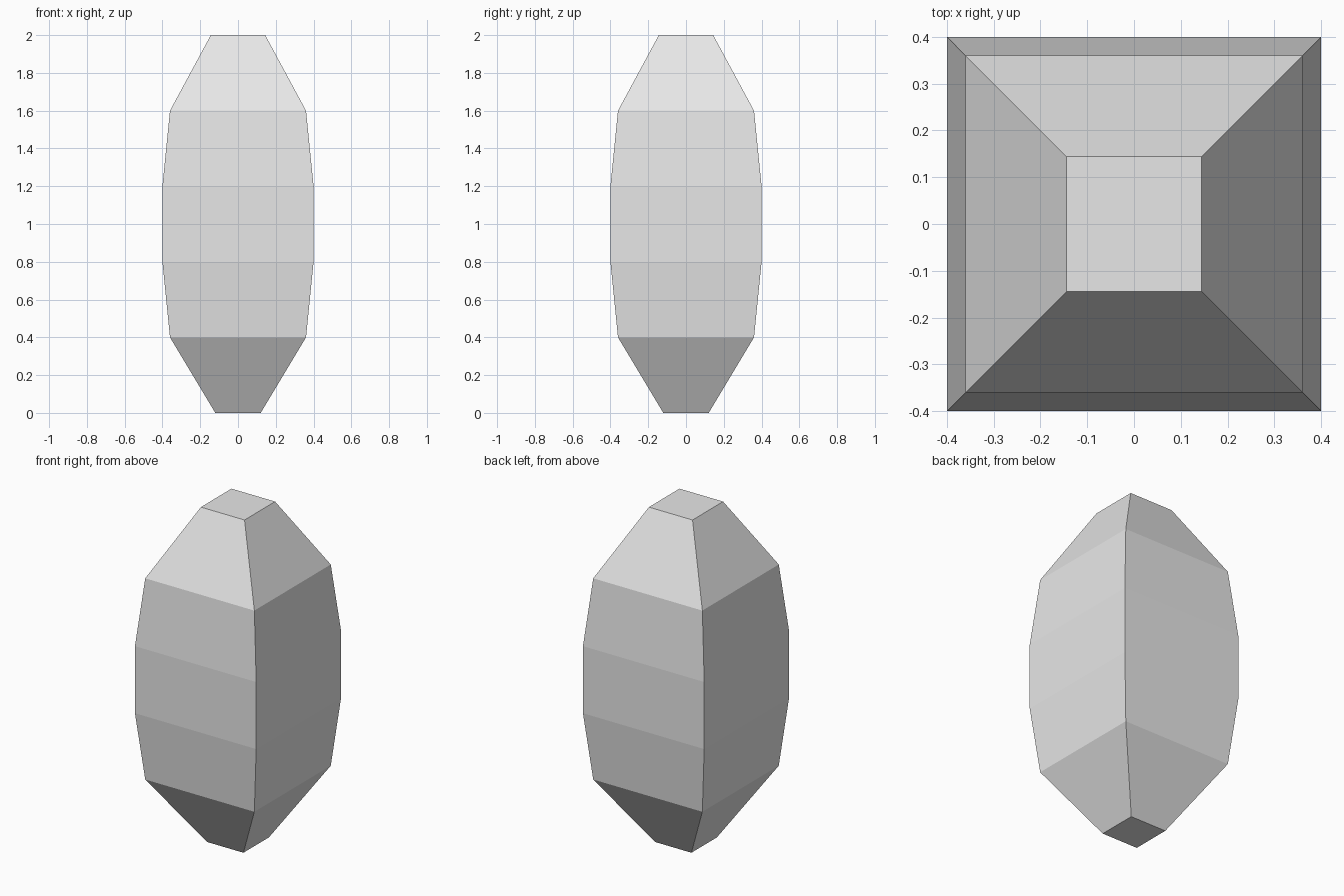
import bpy
import bmesh

default_cube = bpy.data.objects.get("Cube")
if default_cube:
    bpy.data.objects.remove(default_cube, do_unlink=True)

# Plain light grey material
grey = bpy.data.materials.new("light_grey")
grey.use_nodes = True
colour = (0.8, 0.8, 0.8, 1.0)
grey.diffuse_color = colour
grey.node_tree.nodes["Principled BSDF"].inputs["Base Color"].default_value = colour

# Half width and height of each square ring, bottom to top
PROFILE = [(0.12, 0.0), (0.36, 0.4), (0.4, 0.8),
           (0.4, 1.2), (0.36, 1.6), (0.144, 2.0)]
CORNERS = [(-1, -1), (1, -1), (1, 1), (-1, 1)]

# Faceted body: square rings joined by quads and capped at both ends
bm = bmesh.new()
rings = [[bm.verts.new((sx * w, sy * w, z)) for sx, sy in CORNERS]
         for w, z in PROFILE]
for low, high in zip(rings, rings[1:]):
    for i in range(4):
        j = (i + 1) % 4
        bm.faces.new((low[i], low[j], high[j], high[i]))
bm.faces.new(rings[0][::-1])
bm.faces.new(rings[-1])

mesh = bpy.data.meshes.new("faceted_body")
bm.to_mesh(mesh)
bm.free()
mesh.materials.append(grey)
body = bpy.data.objects.new("faceted_body", mesh)
bpy.context.collection.objects.link(body)
